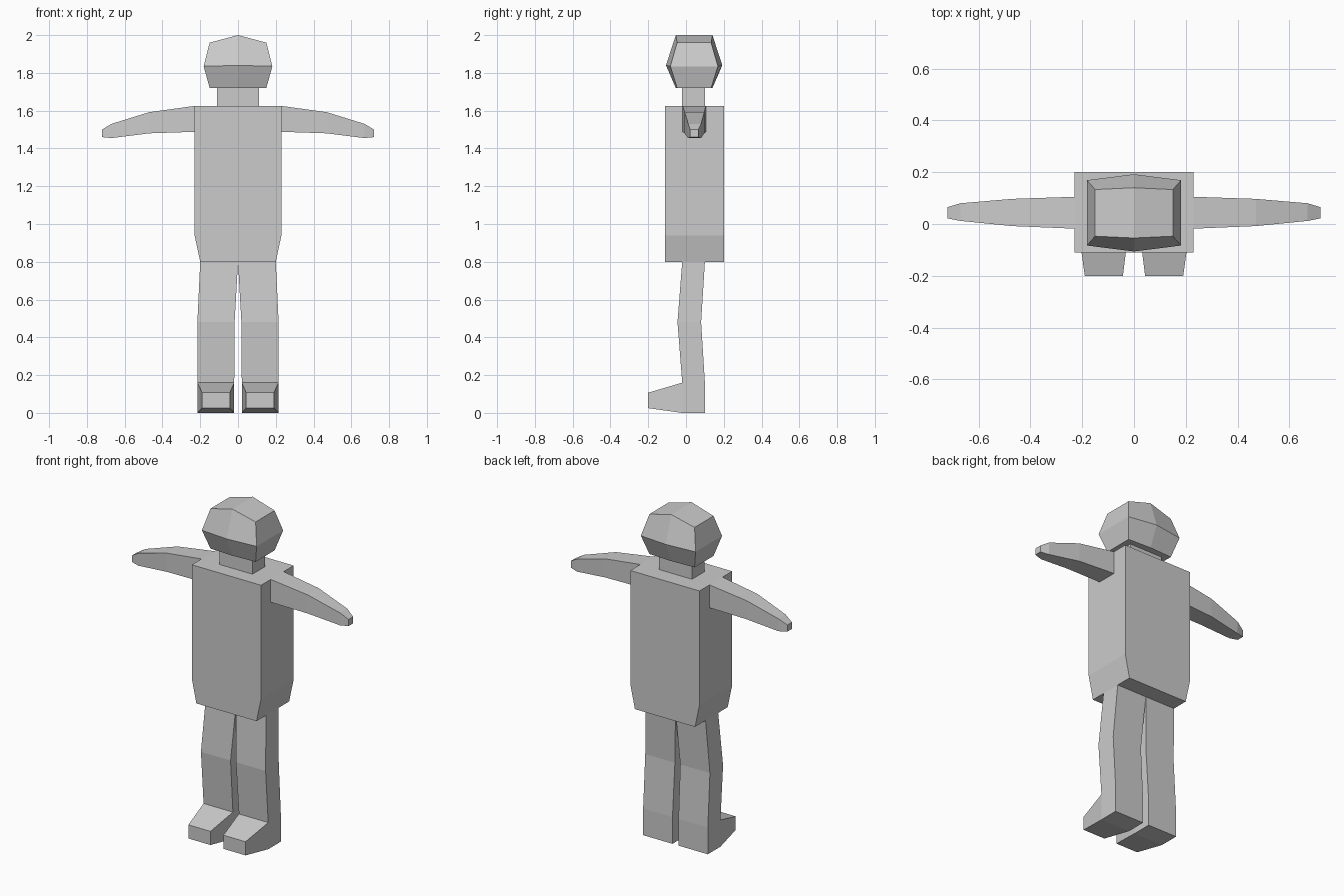
import bpy, bmesh
from mathutils import Vector

if "Cube" in bpy.data.objects:
    bpy.data.objects.remove(bpy.data.objects["Cube"])

grey = bpy.data.materials.new("light_grey")
grey.diffuse_color = (0.6, 0.6, 0.6, 1)
grey.use_nodes = True
grey.node_tree.nodes["Principled BSDF"].inputs["Base Color"].default_value = grey.diffuse_color


def loft(bm, rings, start=True, end=True):
    """Skin a list of closed rings of points, with optional end caps."""
    loops = [[bm.verts.new(p) for p in r] for r in rings]
    for a, b in zip(loops, loops[1:]):
        for i in range(len(a)):
            j = (i + 1) % len(a)
            bm.faces.new((a[i], a[j], b[j], b[i]))
    if start:
        bm.faces.new(loops[0][::-1])
    if end:
        bm.faces.new(loops[-1])
    bm.normal_update()


def finish(name, bm, mirror=False):
    bmesh.ops.recalc_face_normals(bm, faces=bm.faces)
    mesh = bpy.data.meshes.new(name)
    bm.to_mesh(mesh)
    bm.free()
    mesh.materials.append(grey)
    ob = bpy.data.objects.new(name, mesh)
    bpy.context.collection.objects.link(ob)
    if mirror:
        ob.modifiers.new("mirror", 'MIRROR').use_mirror_merge = False
    return ob


def rect_z(x0, x1, y0, y1, z):
    return [(x0, y0, z), (x1, y0, z), (x1, y1, z), (x0, y1, z)]


def rect_x(x, y0, y1, z0, z1):
    return [(x, y0, z0), (x, y1, z0), (x, y1, z1), (x, y0, z1)]


# Torso: box narrowing at the hips
bm = bmesh.new()
loft(bm, [rect_z(-w, w, -0.11, 0.20, z) for w, z in ((0.20, 0.80), (0.23, 0.94), (0.23, 1.625))])
finish("torso", bm)

# Neck: open tube between torso and head
bm = bmesh.new()
loft(bm, [rect_z(-0.11, 0.11, -0.02, 0.10, z) for z in (1.625, 1.72)], False, False)
finish("neck", bm)

# Head: six-sided rings with a centre ridge running front to back
def head_ring(w, side, mid, z_side, z_mid):
    c = 0.043
    return [(-w, c - side, z_side), (0, c - mid, z_mid), (w, c - side, z_side),
            (w, c + side, z_side), (0, c + mid, z_mid), (-w, c + side, z_side)]

bm = bmesh.new()
loft(bm, [head_ring(0.15, 0.09, 0.097, 1.72, 1.72),
          head_ring(0.182, 0.126, 0.149, 1.835, 1.84),
          head_ring(0.15, 0.09, 0.097, 1.96, 2.0)], True, False)
bm.verts.ensure_lookup_table()
t = bm.verts[12:18]
bm.faces.new((t[0], t[1], t[4], t[5]))
bm.faces.new((t[1], t[2], t[3], t[4]))
finish("head", bm)

# Arms: tapering and drooping towards the tip
bm = bmesh.new()
loft(bm, [rect_x(0.23, -0.018, 0.105, 1.488, 1.625),
          rect_x(0.47, -0.008, 0.097, 1.48, 1.592),
          rect_x(0.67, 0.012, 0.08, 1.455, 1.53),
          rect_x(0.72, 0.022, 0.065, 1.46, 1.50)], False, True)
finish("arms", bm, True)

# Legs: slightly bent at the knee
bm = bmesh.new()
loft(bm, [rect_z(0.02, 0.215, -0.02, 0.10, 0.0),
          rect_z(0.02, 0.215, -0.02, 0.10, 0.16),
          rect_z(0.018, 0.215, -0.045, 0.08, 0.48),
          rect_z(0.0, 0.20, -0.02, 0.10, 0.80)], True, False)
# Feet: lower front face pulled forward and tapered
face = next(f for f in bm.faces if f.normal.y < -0.9 and f.calc_center_median().z < 0.1)
new = bmesh.ops.extrude_discrete_faces(bm, faces=[face])["faces"][0]
for v in new.verts:
    v.co = Vector((0.043 if v.co.x < 0.1 else 0.19, -0.20, 0.025 if v.co.z < 0.08 else 0.107))
finish("legs", bm, True)
